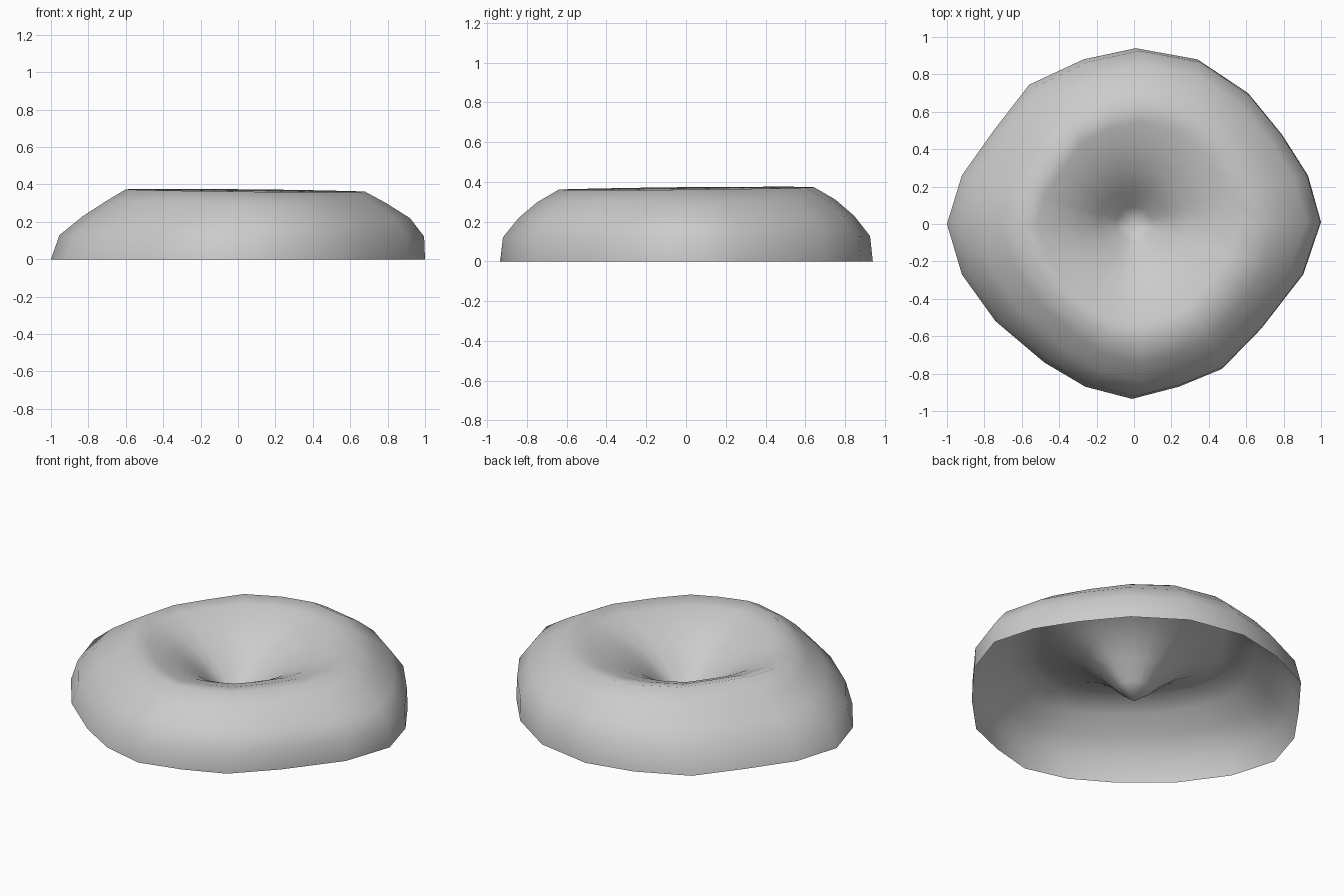
import bpy, bmesh
from math import cos, sin, radians

if "Cube" in bpy.data.objects:
    bpy.data.objects.remove(bpy.data.objects["Cube"])

# Irregular foot outline: (x, y) seen from above
OUTLINE = [(1, .01), (.93, .26), (.79, .48), (.61, .70), (.34, .88), (.01, .94),
           (-.27, .88), (-.56, .745), (-.75, .50), (-.92, .26), (-1, 0),
           (-.92, -.27), (-.74, -.52), (-.48, -.74), (-.26, -.87), (-.01, -.935),
           (.24, -.87), (.47, -.775), (.68, -.56), (.905, -.27)]

# Rings from foot over the crest into the dimple: x scale, y scale, x shift, height
RINGS = [(1, 1, 0, 0), (.975, .985, .02, .125), (.875, .90, .045, .225),
         (.75, .80, .045, .305), (.64, .685, .04, .368), (.54, .58, .02, .35),
         (.42, .44, .01, .308), (.30, .31, 0, .25), (.20, .20, 0, .172),
         (.10, .10, 0, .08)]

bm = bmesh.new()
loops = []
for sx, sy, dx, z in RINGS:
    ring = []
    for x, y in OUTLINE:
        px, py = x * sx + dx, y * sy
        tilt = .01 * (py - px) * z / .37
        ring.append(bm.verts.new((px, py, max(0, z + tilt))))
    loops.append(ring)

n = len(OUTLINE)
for a, b in zip(loops, loops[1:]):
    for i in range(n):
        j = (i + 1) % n
        bm.faces.new((a[i], a[j], b[j], b[i]))

# Pointed bottom of the dimple
tip = bm.verts.new((0, 0, .005))
for i in range(n):
    bm.faces.new((loops[-1][i], loops[-1][(i + 1) % n], tip))

for f in bm.faces:
    f.smooth = True
mesh = bpy.data.meshes.new("dimpled_cushion")
bm.to_mesh(mesh)
bm.free()
obj = bpy.data.objects.new("dimpled_cushion", mesh)
bpy.context.collection.objects.link(obj)
